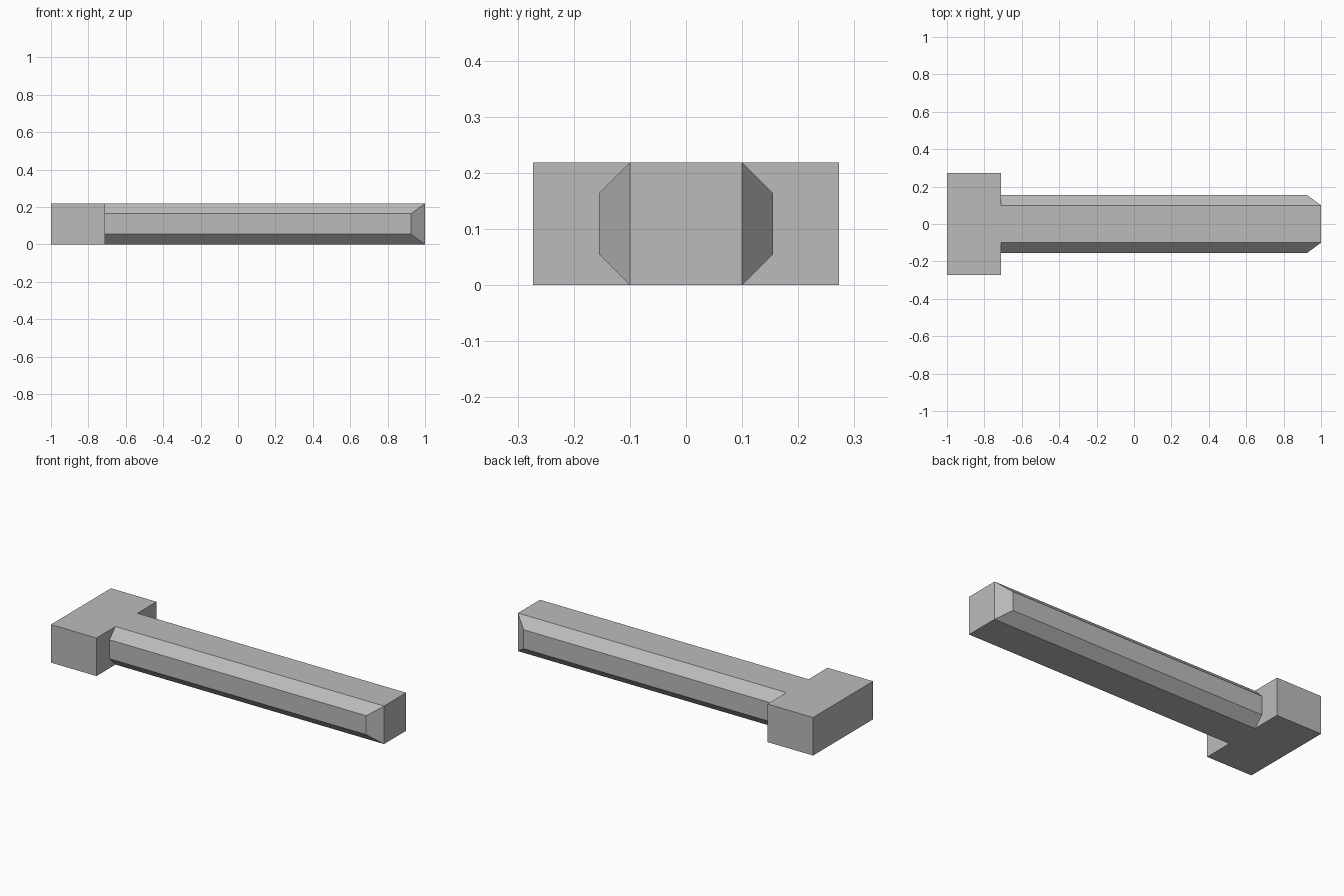
import bpy
import bmesh

cube = bpy.data.objects.get("Cube")
if cube:
    bpy.data.objects.remove(cube, do_unlink=True)

HEIGHT = 0.219
HEAD_X = -0.71      # where the head meets the shank
HEAD_Y = 0.273      # half width of the head
CORE_Y = 0.1        # half width of the flat top of the shank
RAIL_Y = 0.155      # half width at the bevelled sides
BEVEL = 0.055
TAPER_X = 0.925     # where the sides start to slope in

grey = bpy.data.materials.new("plain_grey")
grey.use_nodes = True
colour = (0.5, 0.5, 0.5, 1)
grey.diffuse_color = colour
grey.node_tree.nodes["Principled BSDF"].inputs["Base Color"].default_value = colour


def finish(name, bm):
    bmesh.ops.recalc_face_normals(bm, faces=bm.faces)
    mesh = bpy.data.meshes.new(name)
    bm.to_mesh(mesh)
    bm.free()
    mesh.materials.append(grey)
    obj = bpy.data.objects.new(name, mesh)
    bpy.context.collection.objects.link(obj)


# T-shaped body: wide head and straight shank, extruded upward
half = [(-1, HEAD_Y), (HEAD_X, HEAD_Y), (HEAD_X, CORE_Y), (1, CORE_Y)]
outline = half + [(x, -y) for x, y in reversed(half)]
bm = bmesh.new()
base = bm.faces.new([bm.verts.new((x, y, 0)) for x, y in outline])
top = bmesh.ops.extrude_face_region(bm, geom=[base])
bmesh.ops.translate(bm, vec=(0, 0, HEIGHT),
                    verts=[v for v in top["geom"] if isinstance(v, bmesh.types.BMVert)])
finish("body", bm)

# Bevelled side rails with a sloping tip
for name, side in (("left_rail", 1), ("right_rail", -1)):
    section = [(CORE_Y, 0, 1), (RAIL_Y, BEVEL, TAPER_X),
               (RAIL_Y, HEIGHT - BEVEL, TAPER_X), (CORE_Y, HEIGHT, 1)]
    bm = bmesh.new()
    start = [bm.verts.new((HEAD_X, side * y, z)) for y, z, _ in section]
    tip = [bm.verts.new((x, side * y, z)) for y, z, x in section]
    bm.faces.new(start)
    bm.faces.new(tip)
    for i in range(4):
        j = (i + 1) % 4
        bm.faces.new((start[i], start[j], tip[j], tip[i]))
    finish(name, bm)
